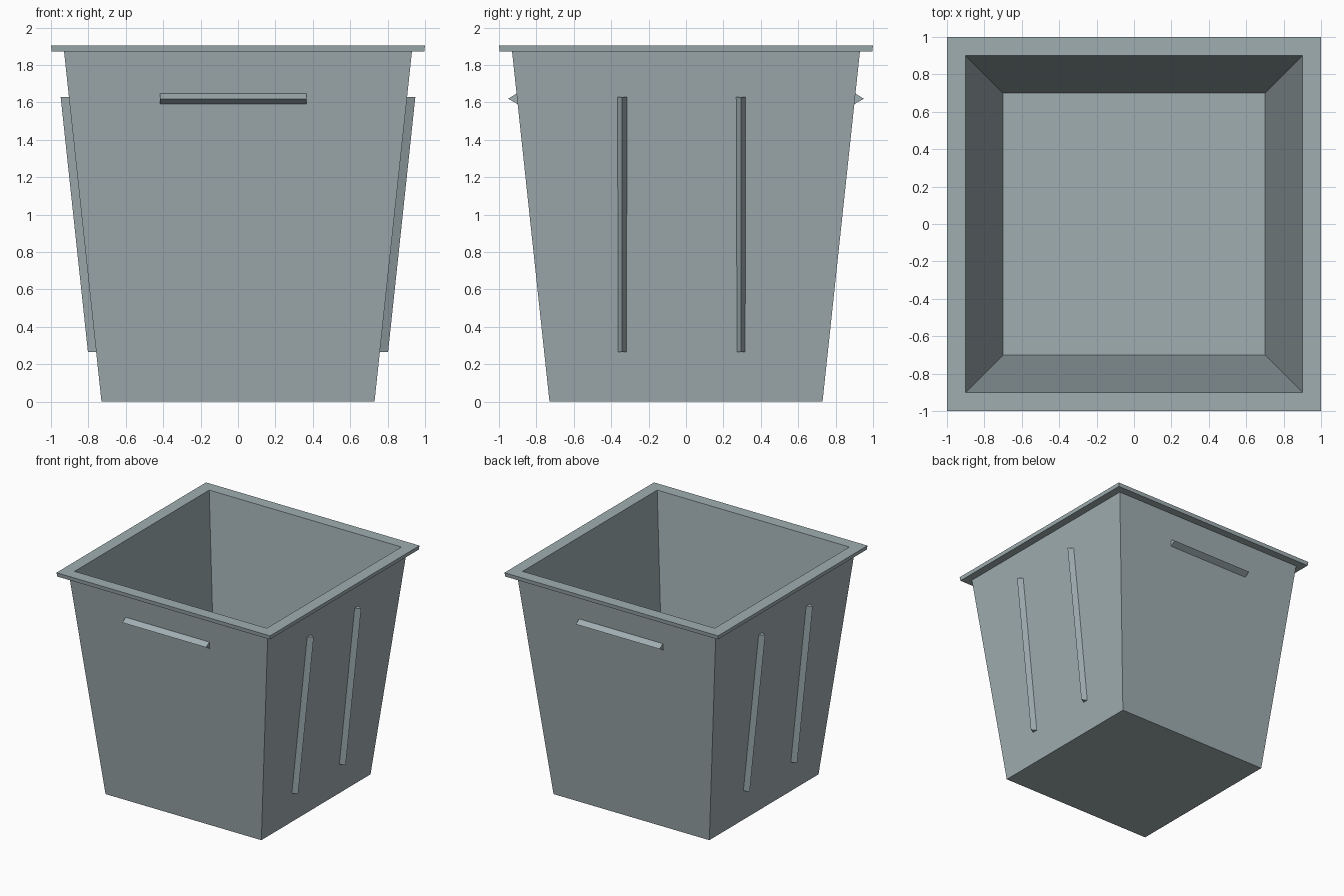
import bpy, bmesh

if "Cube" in bpy.data.objects:
    bpy.data.objects.remove(bpy.data.objects["Cube"])

grey = bpy.data.materials.new("blue_grey_plastic")
grey.diffuse_color = (0.35, 0.42, 0.44, 1)
grey.use_nodes = True
grey.node_tree.nodes["Principled BSDF"].inputs["Base Color"].default_value = grey.diffuse_color


def finish(name, bm):
    bmesh.ops.recalc_face_normals(bm, faces=bm.faces)
    me = bpy.data.meshes.new(name)
    bm.to_mesh(me)
    bm.free()
    me.materials.append(grey)
    ob = bpy.data.objects.new(name, me)
    bpy.context.collection.objects.link(ob)
    return ob


def square_loft(name, rings):
    """Join square rings (half width, z) and cap both ends."""
    bm = bmesh.new()
    loops = [[bm.verts.new((sx * h, sy * h, z))
              for sx, sy in ((-1, -1), (1, -1), (1, 1), (-1, 1))] for h, z in rings]
    for a, b in zip(loops, loops[1:]):
        for i in range(4):
            j = (i + 1) % 4
            bm.faces.new((a[i], a[j], b[j], b[i]))
    bm.faces.new(loops[0][::-1])
    bm.faces.new(loops[-1])
    return finish(name, bm)


def prism(name, end_a, end_b):
    """Triangular bar between two end triangles."""
    bm = bmesh.new()
    a = [bm.verts.new(p) for p in end_a]
    b = [bm.verts.new(p) for p in end_b]
    for i in range(3):
        j = (i + 1) % 3
        bm.faces.new((a[i], a[j], b[j], b[i]))
    bm.faces.new(a[::-1])
    bm.faces.new(b)
    return finish(name, bm)


def wall(z):
    return 0.73 + 0.2 * z / 1.87


# Hollow tapered bin: outside, flared rim, inside walls, floor
square_loft("bin_body", [(0.73, 0), (0.93, 1.872), (0.996, 1.872), (1.0, 1.905),
                         (0.90, 1.905), (0.70, 0.035)])

# Two upright ribs on each side wall
for side, sx in (("right", 1), ("left", -1)):
    for n, yc in enumerate((-0.341, 0.294)):
        ends = []
        for z, w in ((0.265, 0.027), (1.628, 0.031)):
            x = wall(z)
            ends.append([(sx * (x - 0.01), yc - w, z), (sx * (x + 0.044), yc, z),
                         (sx * (x - 0.01), yc + w, z)])
        prism(f"{side}_rib_{n + 1}", *ends)

# Grip ridge on front and back walls
for side, sy in (("front", -1), ("back", 1)):
    ends = [[(x, sy * (wall(1.59) - 0.005), 1.588), (x, sy * 0.951, 1.619),
             (x, sy * (wall(1.65) - 0.005), 1.65)] for x in (-0.418, 0.366)]
    prism(f"{side}_grip", *ends)
